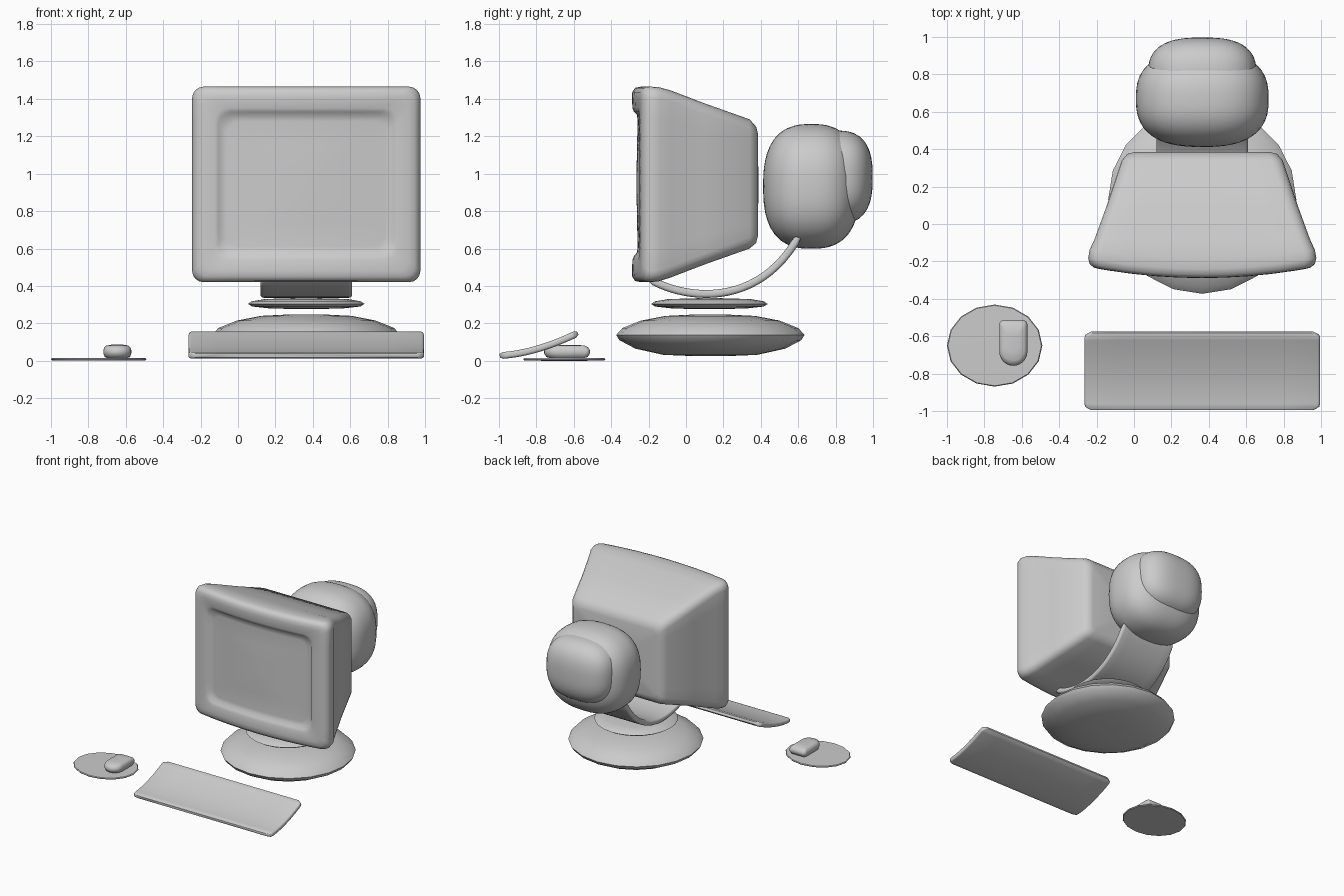
import bpy, bmesh, math
from mathutils import Vector
from mathutils.geometry import interpolate_bezier

if "Cube" in bpy.data.objects:
    bpy.data.objects.remove(bpy.data.objects["Cube"], do_unlink=True)

CX = 0.365  # centre line of the computer

grey = bpy.data.materials.new("matte grey")
grey.use_nodes = True
grey.diffuse_color = (0.6, 0.6, 0.6, 1)
grey.node_tree.nodes["Principled BSDF"].inputs["Base Color"].default_value = (0.6, 0.6, 0.6, 1)


def finish(name, bm, angle=50):
    bmesh.ops.recalc_face_normals(bm, faces=bm.faces[:])
    mesh = bpy.data.meshes.new(name)
    bm.to_mesh(mesh)
    bm.free()
    mesh.materials.append(grey)
    obj = bpy.data.objects.new(name, mesh)
    bpy.context.collection.objects.link(obj)
    bpy.ops.object.select_all(action='DESELECT')
    obj.select_set(True)
    bpy.context.view_layer.objects.active = obj
    bpy.ops.object.shade_smooth_by_angle(angle=math.radians(angle))
    return obj


def loft(name, rings, angle=50):
    """Bridge closed rings of points and cap both ends."""
    bm = bmesh.new()
    loops = [[bm.verts.new(p) for p in ring] for ring in rings]
    for a, b in zip(loops, loops[1:]):
        for i in range(len(a)):
            j = (i + 1) % len(a)
            bm.faces.new((a[i], a[j], b[j], b[i]))
    bm.faces.new(loops[0])
    bm.faces.new(loops[-1])
    return finish(name, bm, angle)


def rounded_rect(hu, hv, r, arc=5, side=8):
    """Rounded rectangle outline with extra points along every side."""
    corners = [(1, 1), (-1, 1), (-1, -1), (1, -1)]
    pts = []
    for k, (su, sv) in enumerate(corners):
        for i in range(arc):
            a = math.pi / 2 * (k + i / (arc - 1))
            pts.append(Vector((su * (hu - r) + r * math.cos(a), sv * (hv - r) + r * math.sin(a))))
    out = []
    for i, p in enumerate(pts):
        out.append(p)
        if i % arc == arc - 1:
            q = pts[(i + 1) % len(pts)]
            out += [p.lerp(q, s / side) for s in range(1, side)]
    return out


def lathe(name, profile, centre, squash=1, sides=24):
    rings = []
    for r, z in profile:
        rings.append([(centre[0] + r * math.cos(i * math.tau / sides),
                       centre[1] + r * squash * math.sin(i * math.tau / sides), z)
                      for i in range(sides)])
    return loft(name, rings)


def soft_block(name, centre, radii, power):
    """Sphere pushed towards a box."""
    bm = bmesh.new()
    bmesh.ops.create_icosphere(bm, subdivisions=4, radius=1)
    for v in bm.verts:
        n = v.co.normalized()
        k = sum(abs(c) ** power for c in n) ** (-1 / power)
        v.co = [c + q * k * r for c, q, r in zip(centre, n, radii)]
    return finish(name, bm)


def strip(name, ends, half_width, thick, corner, steps=16):
    """Sweep a flat band along a curve in the side plane."""
    path = interpolate_bezier(*[Vector(p) for p in ends], steps)
    length = sum((b - a).length for a, b in zip(path, path[1:]))
    rings, run = [], 0
    for i, p in enumerate(path):
        t = (path[min(i + 1, steps - 1)] - path[max(i - 1, 0)]).normalized()
        n = Vector((-t.y, t.x))
        if i:
            run += (p - path[i - 1]).length
        d = min(run, length - run)
        inset = 0
        if d < corner:
            inset = corner - math.sqrt(corner ** 2 - (corner - d) ** 2)
        h = thick / 2 * (0.55 if i in (0, steps - 1) else 1)
        rings.append([(CX + u, p.x + n.x * v, p.y + n.y * v)
                      for u, v in rounded_rect(half_width - inset, h, h * 0.8)])
    return loft(name, rings)


# Monitor: tapered housing, curved front, soft recessed screen
def monitor_ring(y, hx, z0, z1, r):
    bulge = 0.06 * max(0, min(1, -y / 0.25))
    return [(CX + u, y + bulge * (u / 0.61) ** 2, (z0 + z1) / 2 + v)
            for u, v in rounded_rect(hx, (z1 - z0) / 2, r)]


housing = [
    (0.386, 0.10, 0.86, 1.02, 0.03), (0.385, 0.36, 0.67, 1.21, 0.04),
    (0.375, 0.40, 0.63, 1.25, 0.05), (0.34, 0.43, 0.60, 1.29, 0.06),
    (0.10, 0.51, 0.515, 1.375, 0.06), (-0.10, 0.575, 0.445, 1.445, 0.06),
    (-0.18, 0.602, 0.425, 1.462, 0.06), (-0.24, 0.61, 0.42, 1.465, 0.06),
    (-0.272, 0.602, 0.427, 1.458, 0.06), (-0.287, 0.58, 0.45, 1.435, 0.06),
    (-0.289, 0.55, 0.48, 1.405, 0.06), (-0.286, 0.49, 0.54, 1.35, 0.07),
    (-0.278, 0.47, 0.56, 1.33, 0.07), (-0.262, 0.455, 0.58, 1.315, 0.07),
    (-0.258, 0.42, 0.61, 1.28, 0.07), (-0.262, 0.25, 0.75, 1.15, 0.05),
    (-0.264, 0.06, 0.90, 1.00, 0.02),
]
loft("monitor", [monitor_ring(*h) for h in housing])

# Rounded rear unit with its end cap
soft_block("rear_body", (CX, 0.67, 0.932), (0.355, 0.258, 0.333), 2.6)
soft_block("rear_cap", (CX, 0.80, 0.98), (0.29, 0.197, 0.25), 2.7)

# Curved support arm
strip("support_arm", [(-0.2, 0.44), (0.0, 0.32), (0.4, 0.28), (0.61, 0.68)],
      0.245, 0.042, 0.01, 24)

# Swivel disc and base
lathe("swivel_disc", [(0.05, 0.276), (0.2, 0.28), (0.29, 0.29), (0.312, 0.304),
                      (0.29, 0.318), (0.22, 0.33), (0.05, 0.335)], (CX, 0.125))
lathe("base", [(0.08, 0.025), (0.25, 0.032), (0.4, 0.065), (0.485, 0.11), (0.503, 0.138),
               (0.47, 0.175), (0.37, 0.215), (0.24, 0.24), (0.08, 0.248)], (CX, 0.13), sides=20)

# Keyboard
strip("keyboard", [(-0.995, 0.028), (-0.86, 0.035), (-0.72, 0.08), (-0.578, 0.148)],
      0.63, 0.036, 0.035, 24)

# Mouse pad
lathe("mouse_pad", [(0.1, 0.0), (0.25, 0.002), (0.255, 0.008), (0.25, 0.014), (0.1, 0.015)],
      (-0.745, -0.65), squash=0.86, sides=16)


# Mouse: square at the back, round at the front
def mouse_ring(scale, z):
    outline = [(0.075 * math.cos(a), -0.05 + 0.075 * math.sin(a))
               for a in [math.pi + math.pi * i / 12 for i in range(13)]]
    for sx in (1, -1):
        arc = [(sx * (0.05 + 0.025 * math.cos(a)), 0.095 + 0.025 * math.sin(a))
               for a in [math.pi / 2 * i / 4 for i in range(5)]]
        outline += arc if sx > 0 else arc[::-1]
    return [(-0.645 + x * scale, -0.633 + y * scale, z) for x, y in outline]


loft("mouse", [mouse_ring(*s) for s in [(0.7, 0.014), (0.9, 0.02), (1, 0.04), (1, 0.055),
                                        (0.93, 0.071), (0.78, 0.081), (0.4, 0.086)]])
